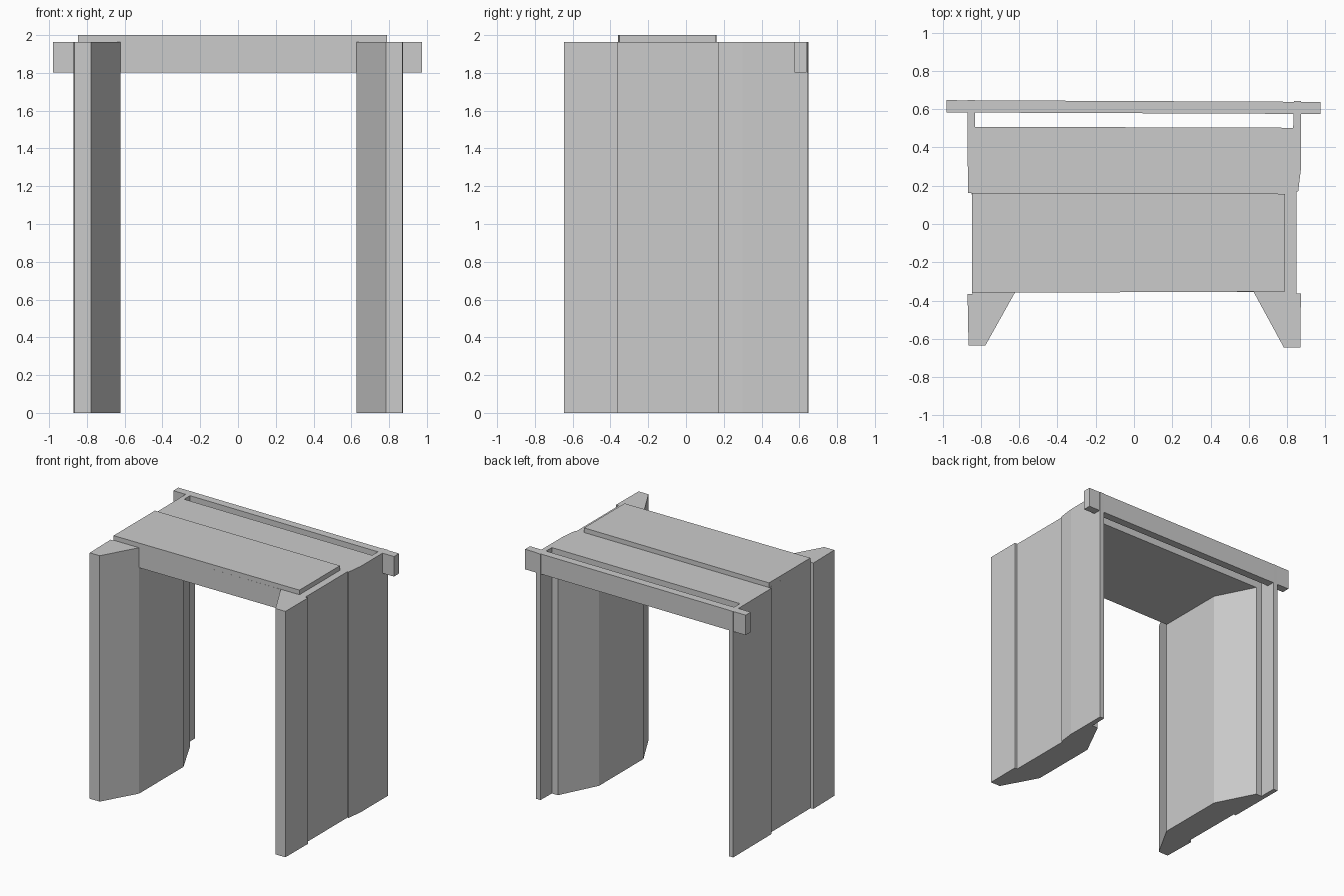
import bpy, bmesh


def prism(name, outline, z0, z1):
    """Extrude a flat xy outline from z0 to z1."""
    bm = bmesh.new()
    face = bm.faces.new([bm.verts.new((x, y, z0)) for x, y in outline])
    moved = bmesh.ops.extrude_face_region(bm, geom=[face])["geom"]
    for v in moved:
        if isinstance(v, bmesh.types.BMVert):
            v.co.z = z1
    bmesh.ops.recalc_face_normals(bm, faces=bm.faces[:])
    mesh = bpy.data.meshes.new(name)
    bm.to_mesh(mesh)
    bm.free()
    obj = bpy.data.objects.new(name, mesh)
    bpy.context.collection.objects.link(obj)
    return obj


TOP = 1.963

# Side jambs: splayed inner faces, shallow outer recess, thin fin at the back
right_jamb = [(0.783, -0.645), (0.87, -0.645), (0.872, -0.362), (0.848, -0.362),
              (0.848, 0.17), (0.858, 0.17), (0.874, 0.3), (0.874, 0.643),
              (0.835, 0.643), (0.832, 0.503), (0.78, 0.503), (0.628, 0.2),
              (0.628, -0.36)]
left_jamb = [(-0.777, -0.635), (-0.865, -0.635), (-0.87, -0.365), (-0.845, -0.365),
             (-0.848, 0.162), (-0.868, 0.162), (-0.871, 0.648), (-0.832, 0.648),
             (-0.832, 0.508), (-0.78, 0.508), (-0.622, 0.2), (-0.622, -0.358)]
prism("right_jamb", right_jamb, 0, TOP)
prism("left_jamb", left_jamb, 0, TOP)

# Lintel fitted between the jambs
prism("lintel", [(-0.622, -0.358), (0.628, -0.355), (0.628, 0.2), (0.78, 0.503),
                 (-0.78, 0.508), (-0.622, 0.2)], 1.803, TOP)

# Raised plank on top
prism("top_plank", [(-0.847, -0.36), (0.79, -0.353), (0.79, 0.158), (-0.847, 0.162)],
      TOP, 2.0)

# Rear crossbar with ends projecting past the jambs
prism("rear_crossbar", [(-0.98, 0.583), (0.975, 0.575), (0.975, 0.638), (-0.98, 0.647)],
      1.803, TOP)
